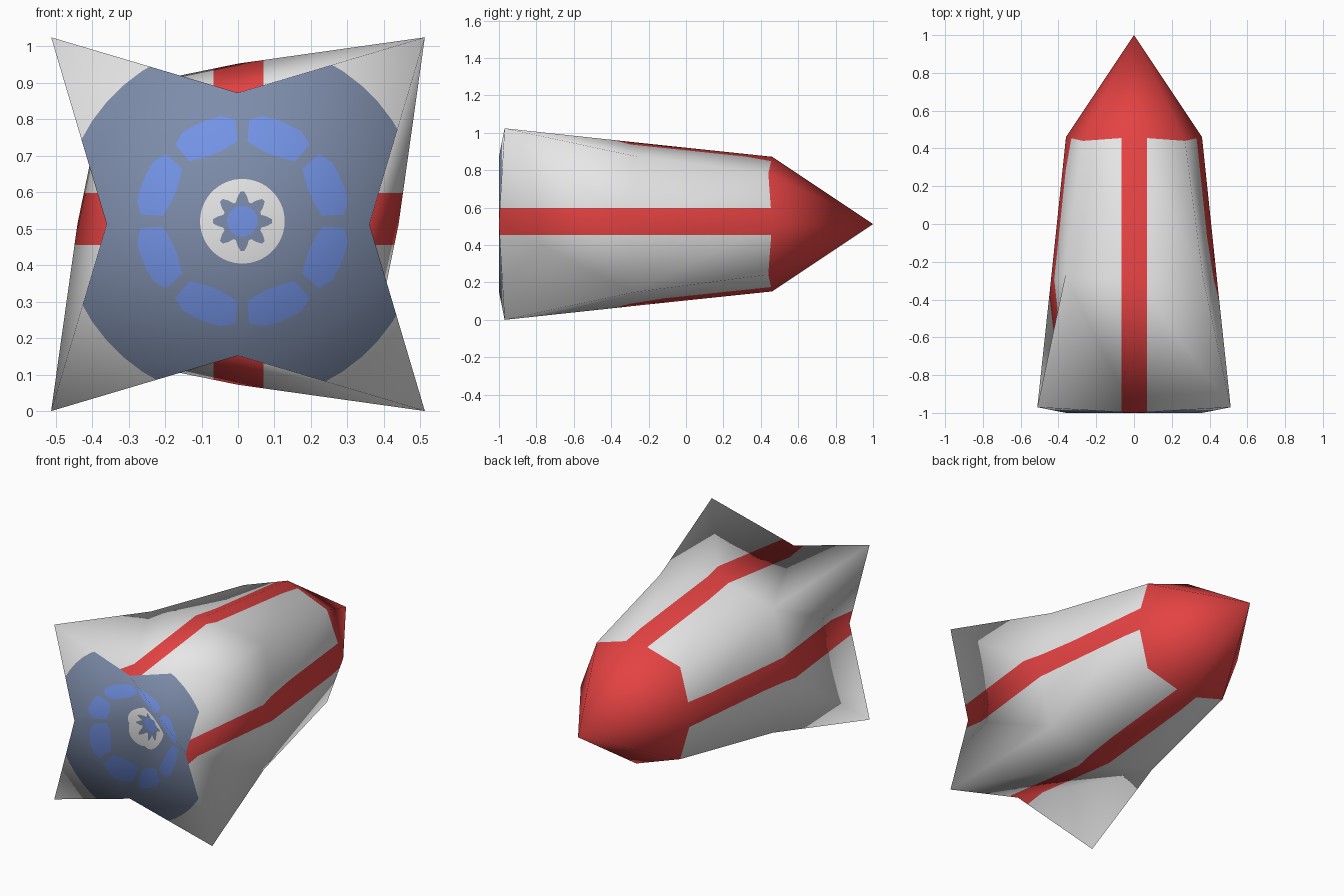
import bpy, bmesh, math
from mathutils import Vector

if "Cube" in bpy.data.objects:
    bpy.data.objects.remove(bpy.data.objects["Cube"])

CZ = 0.512                      # height of the rocket's long axis
WHITE, RED, SLATE, BLUE = range(4)
COLOURS = [("white", (0.82, 0.82, 0.82)), ("red", (0.78, 0.055, 0.055)),
           ("slate_blue", (0.205, 0.262, 0.40)), ("bright_blue", (0.17, 0.29, 0.78))]

bm = bmesh.new()
smooth_n = bm.verts.layers.float_vector.new("smooth_n")


def ring(axis_r, axis_y, diag, diag_y):
    """Eight points: even ones on the axes, odd ones on the diagonals."""
    pts = []
    for i in range(8):
        a = i * math.pi / 4
        r, y = (diag * math.sqrt(2), diag_y) if i % 2 else (axis_r, axis_y)
        pts.append(bm.verts.new((r * math.cos(a), y, CZ + r * math.sin(a))))
    return pts


def face(mat, *vs):
    f = bm.faces.new(vs)
    f.material_index = mat


# Hull: tail star, waist and shoulder rings, nose tip and recessed tail centre
tail = ring(0.36, -1.0, 0.512, -0.97)
waist = ring(0.44, -0.3, 0.365, -0.28)
shoulder = ring(0.36, 0.46, 0.27, 0.44)
tip = bm.verts.new((0, 1, CZ))
hub = bm.verts.new((0, -0.8, CZ))

fin_folds = {0, 1, 4, 6}        # spans folded from fin tip to waist axis point
for i in range(8):
    j = (i + 1) % 8
    fin_at_i = i % 2 == 1
    if (i in fin_folds) == fin_at_i:
        face(WHITE, tail[i], tail[j], waist[j])
        face(WHITE, tail[i], waist[j], waist[i])
    else:
        face(WHITE, tail[i], tail[j], waist[i])
        face(WHITE, tail[j], waist[j], waist[i])
    face(WHITE, waist[i], waist[j], shoulder[j])
    face(WHITE, waist[i], shoulder[j], shoulder[i])
    face(RED, shoulder[i], shoulder[j], tip)
for i in range(0, 8, 2):        # tail: recessed pyramid and four fin corners
    j = (i + 2) % 8
    face(SLATE, hub, tail[i], tail[j])
    face(SLATE, tail[i], tail[i + 1], tail[j])

# Keep the smooth shading of the simple hull through all colour cuts
bmesh.ops.recalc_face_normals(bm, faces=bm.faces[:])
bm.normal_update()
for v in bm.verts:
    v[smooth_n] = v.normal


def cut(faces, point, normal):
    edges = {e for f in faces for e in f.edges}
    verts = {v for f in faces for v in f.verts}
    bmesh.ops.bisect_plane(bm, geom=list(faces) + list(edges) + list(verts), dist=1e-5,
                           plane_co=point, plane_no=normal)


# Four stripes along the body
STRIPE_X, STRIPE_Z = (-0.067, 0.07), (0.455, 0.597)
for x in STRIPE_X:
    cut([f for f in bm.faces if f.material_index == WHITE], (x, 0, 0), (1, 0, 0))
for z in STRIPE_Z:
    cut([f for f in bm.faces if f.material_index == WHITE], (0, 0, z), (0, 0, 1))
for f in bm.faces:
    if f.material_index == WHITE:
        c = f.calc_center_median()
        if STRIPE_X[0] < c.x < STRIPE_X[1] or STRIPE_Z[0] < c.z < STRIPE_Z[1]:
            f.material_index = RED

# Tail paint: outlines given as radius against angle in degrees
PX, PZ = 0.012, 0.52
STEP = 7.5


def wave(a):                    # 0 at multiples of 45 degrees, 1 half way between
    return abs((a + 22.5) % 45 - 22.5) / 22.5


OUTLINES = [lambda a: 0.042,                              # centre dot
            lambda a: 0.088 - 0.04 * wave(a),             # eight-pointed star
            lambda a: 0.116,                              # white ring
            lambda a: 0.225 - 0.025 * min(1, 1.5 * wave(a)),   # patches, inside
            lambda a: 0.272 + 0.022 * min(1, 2 * wave(a)),     # patches, outside
            lambda a: 0.495]                              # slate disc


def on_tail(r, a):
    a = math.radians(a)
    return Vector((PX + r * math.cos(a), 0, PZ + r * math.sin(a)))


tail_faces = lambda: [f for f in bm.faces if f.material_index == SLATE]
for k in range(24):
    a = math.radians(STEP * (k + 0.5))
    cut(tail_faces(), (PX, 0, PZ), (-math.sin(a), 0, math.cos(a)))

sectors = [[] for _ in range(48)]
for f in tail_faces():
    c = f.calc_center_median()
    a = math.degrees(math.atan2(c.z - PZ, c.x - PX)) % 360
    sectors[int(((a / STEP) - 0.5) % 48)].append(c)


def in_sector(f, s):
    c = f.calc_center_median()
    a = math.degrees(math.atan2(c.z - PZ, c.x - PX)) % 360
    return int(((a / STEP) - 0.5) % 48) == s


painted = {}
for s in range(48):
    a0, a1 = STEP * (s + 0.5), STEP * (s + 1.5)
    planes = []
    for outline in OUTLINES:
        p, q = on_tail(outline(a0), a0), on_tail(outline(a1), a1)
        d = q - p
        planes.append((p, Vector((d.z, 0, -d.x)).normalized()))
    for p, n in planes:
        cut([f for f in tail_faces() if in_sector(f, s)], p, n)
    gap = s % 6 == 5            # space between neighbouring patches
    bands = [BLUE, SLATE, WHITE, SLATE, SLATE if gap else BLUE, SLATE, WHITE]
    for f in tail_faces():
        if in_sector(f, s):
            c = f.calc_center_median()
            painted[f] = bands[sum((c - p).dot(n) > 0 for p, n in planes)]
for f, mat in painted.items():
    if f.is_valid:
        f.material_index = mat

# Finish the object
normals = [(v[smooth_n] if v[smooth_n].length > 1e-6 else v.normal).normalized()
           for v in bm.verts]
for f in bm.faces:
    f.smooth = True
bm.verts.layers.float_vector.remove(smooth_n)
mesh = bpy.data.meshes.new("rocket_hull")
bm.to_mesh(mesh)
bm.free()
for name, rgb in COLOURS:
    m = bpy.data.materials.new(name)
    m.diffuse_color = (*rgb, 1)
    m.use_nodes = True
    m.node_tree.nodes["Principled BSDF"].inputs["Base Color"].default_value = m.diffuse_color
    mesh.materials.append(m)
mesh.normals_split_custom_set_from_vertices([tuple(n) for n in normals])
rocket = bpy.data.objects.new("rocket_hull", mesh)
bpy.context.collection.objects.link(rocket)
